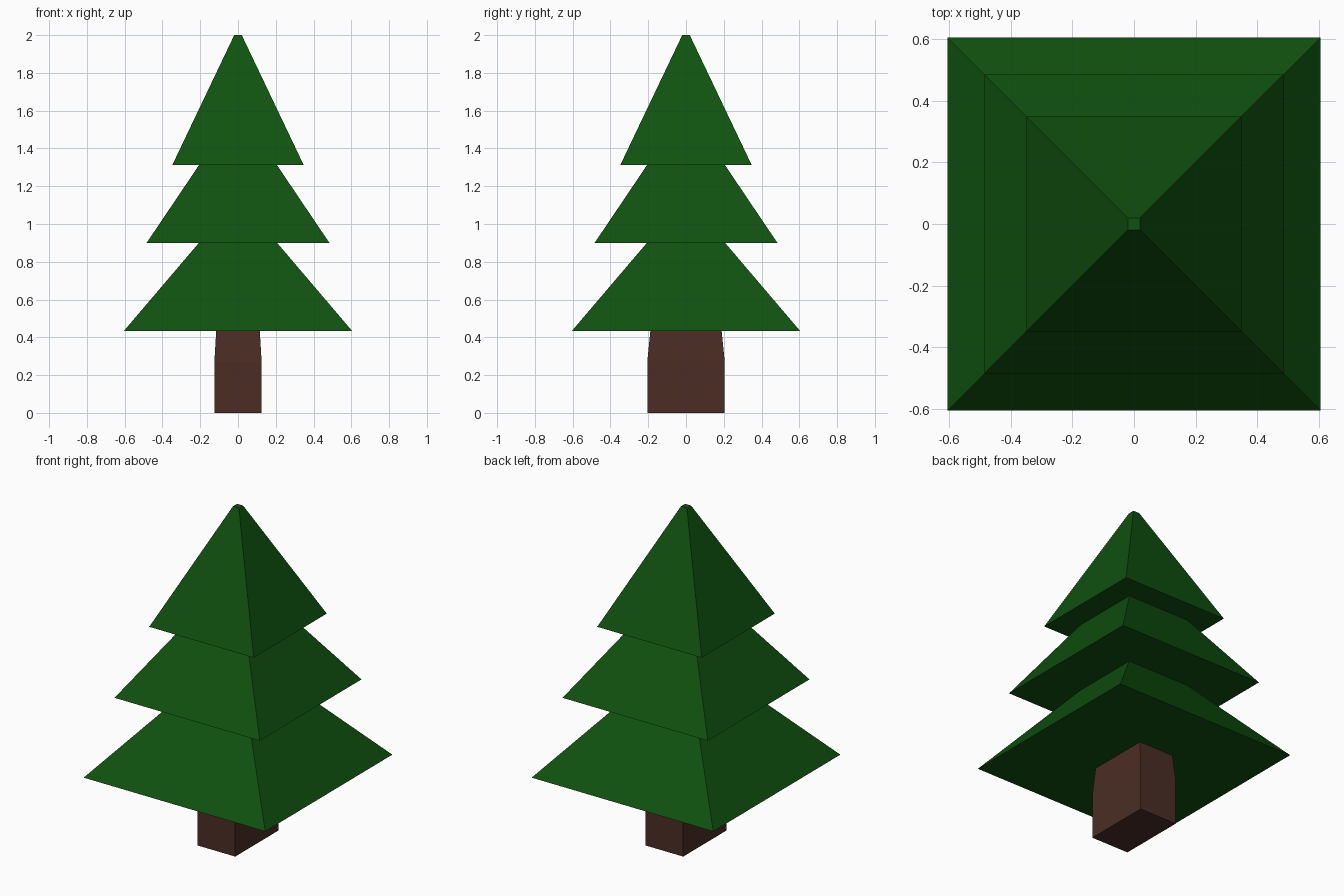
import bpy
import bmesh

if "Cube" in bpy.data.objects:
    bpy.data.objects.remove(bpy.data.objects["Cube"])


def material(name, rgb):
    mat = bpy.data.materials.new(name)
    mat.diffuse_color = (*rgb, 1)
    mat.use_nodes = True
    mat.node_tree.nodes["Principled BSDF"].inputs["Base Color"].default_value = mat.diffuse_color
    return mat


def loft(name, sections, mat):
    """Stack rectangles (half x, half y, z) into a closed flat-faced solid."""
    bm = bmesh.new()
    rings = [[bm.verts.new((sx * hx, sy * hy, z))
              for sx, sy in ((-1, -1), (1, -1), (1, 1), (-1, 1))]
             for hx, hy, z in sections]
    for low, high in zip(rings, rings[1:]):
        for i in range(4):
            j = (i + 1) % 4
            bm.faces.new((low[i], low[j], high[j], high[i]))
    bm.faces.new(rings[0][::-1])
    bm.faces.new(rings[-1])
    mesh = bpy.data.meshes.new(name)
    bm.to_mesh(mesh)
    bm.free()
    mesh.materials.append(mat)
    obj = bpy.data.objects.new(name, mesh)
    bpy.context.collection.objects.link(obj)
    return obj


green = material("needle green", (0.005, 0.083, 0.005))
brown = material("bark brown", (0.070, 0.027, 0.018))

# Trunk: straight block, narrowing slightly under the branches
loft("trunk", [(0.125, 0.205, 0), (0.125, 0.205, 0.27), (0.115, 0.188, 0.44)], brown)

# Foliage tiers: (bottom half width, bottom z, top half width, top z)
tiers = {
    "lower_branches": (0.605, 0.433, 0.203, 0.905),
    "middle_branches": (0.484, 0.90, 0.203, 1.317),
    "upper_branches": (0.348, 1.312, 0.02, 2.0),
}
for name, (w0, z0, w1, z1) in tiers.items():
    loft(name, [(w0, w0, z0), (w1, w1, z1)], green)
